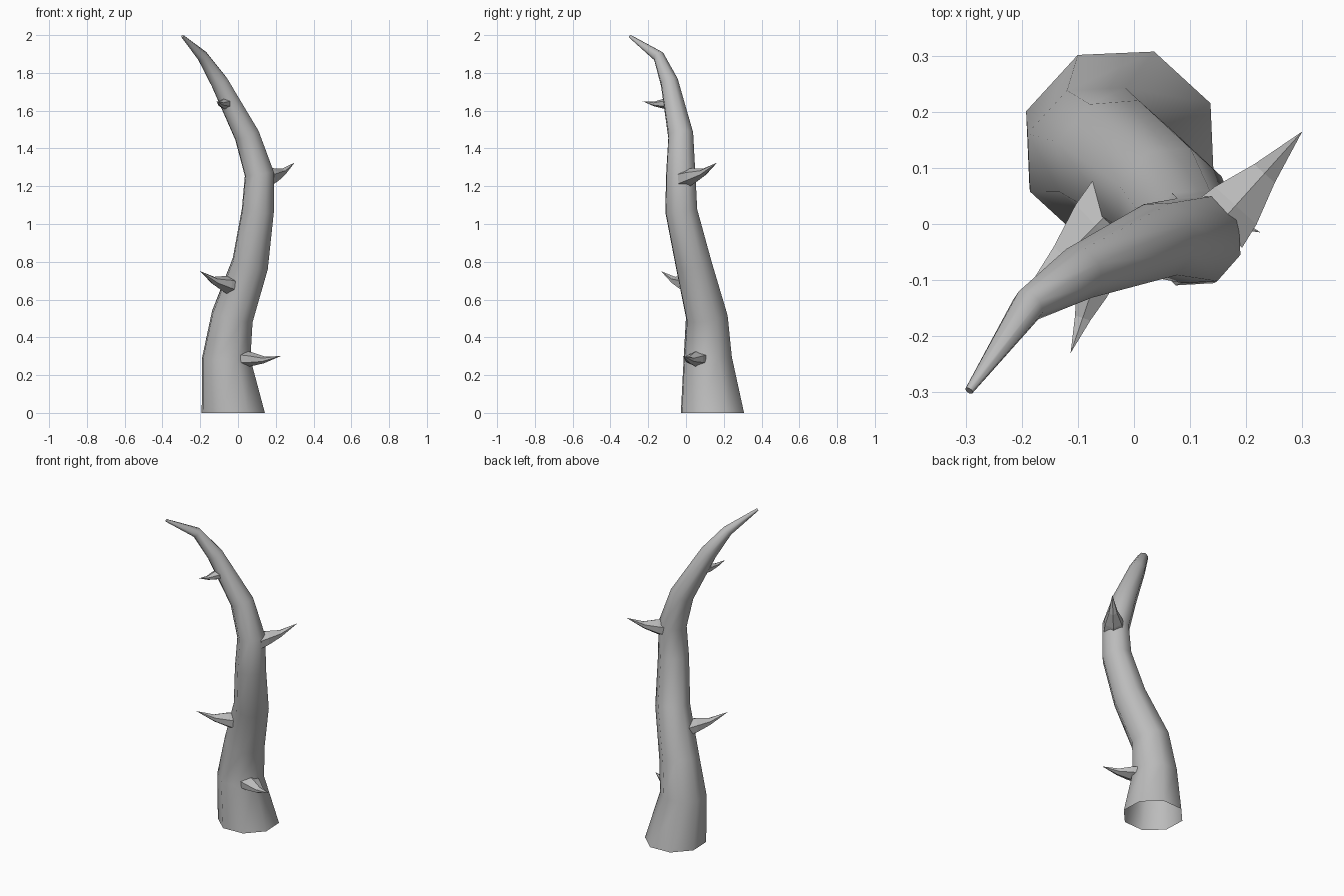
import bpy, bmesh, math
from mathutils import Vector

cube = bpy.data.objects.get("Cube")
if cube:
    bpy.data.objects.remove(cube)

grey = bpy.data.materials.new("plain grey")
grey.use_nodes = True
COLOUR = (0.5, 0.5, 0.5, 1)
grey.diffuse_color = COLOUR
grey.node_tree.nodes["Principled BSDF"].inputs["Base Color"].default_value = COLOUR


def make_object(name, bm):
    bmesh.ops.recalc_face_normals(bm, faces=bm.faces)
    mesh = bpy.data.meshes.new(name)
    bm.to_mesh(mesh)
    bm.free()
    mesh.materials.append(grey)
    obj = bpy.data.objects.new(name, mesh)
    bpy.context.collection.objects.link(obj)
    return obj


def bridge(bm, a, b):
    n = len(a)
    for i in range(n):
        j = (i + 1) % n
        bm.faces.new((a[i], a[j], b[j], b[i]))


# Stem: eight-sided rings along a bending path (x, y, z, radius), open at the base
PATH = [
    (-0.025, 0.14, 0.0, 0.178), (-0.062, 0.115, 0.29, 0.136),
    (-0.03, 0.11, 0.51, 0.117), (0.065, 0.04, 0.79, 0.102),
    (0.105, -0.025, 1.07, 0.09), (0.113, -0.028, 1.265, 0.082),
    (0.047, -0.028, 1.47, 0.07), (-0.098, -0.088, 1.75, 0.049),
    (-0.188, -0.145, 1.888, 0.031), (-0.294, -0.297, 1.994, 0.008),
]
bm = bmesh.new()
points = [Vector(p[:3]) for p in PATH]
side = Vector((math.cos(math.radians(25)), math.sin(math.radians(25)), 0))
rings = []
for i, (centre, row) in enumerate(zip(points, PATH)):
    before, after = points[max(i - 1, 0)], points[min(i + 1, len(points) - 1)]
    along = (after - centre).normalized() + (centre - before).normalized()
    along = Vector((0, 0, 1)) if i == 0 else along.normalized()
    side = (side - along * side.dot(along)).normalized()
    other = along.cross(side)
    rings.append([bm.verts.new(centre + row[3] * (side * math.cos(k * math.pi / 4)
                  + other * math.sin(k * math.pi / 4))) for k in range(8)])
for a, b in zip(rings, rings[1:]):
    bridge(bm, a, b)
bm.faces.new(rings[-1])
stem = make_object("stem", bm)
bpy.context.view_layer.objects.active = stem
stem.select_set(True)
bpy.ops.object.shade_smooth_by_angle(angle=math.radians(60))
stem.select_set(False)

# Thorns: faceted six-sided spikes that sag in the middle and curve up to the tip
SECTION = [(0, 0.9), (0.95, 0.4), (0.9, -0.5), (0, -1), (-0.9, -0.5), (-0.95, 0.4)]


def thorn(name, base, tip, width, height):
    base, tip = Vector(base), Vector(tip)
    out = tip - base
    across = Vector((-out.y, out.x, 0)).normalized()
    up = Vector((0, 0, 1))
    bm = bmesh.new()
    levels = []
    for t, scale, sag in ((-0.12, 1, 0), (0.12, 0.85, 0.1), (0.5, 0.42, 0.28)):
        centre = base + out * t - up * height * sag
        levels.append([bm.verts.new(centre + across * (u * width * scale)
                       + up * (v * height * scale)) for u, v in SECTION])
    for a, b in zip(levels, levels[1:]):
        bridge(bm, a, b)
    point = bm.verts.new(tip)
    last = levels[-1]
    for i in range(6):
        bm.faces.new((last[i], last[(i + 1) % 6], point))
    bm.faces.new(levels[0])
    make_object(name, bm)


thorn("lower_left_thorn", (0.05, 0.055, 0.29), (0.225, -0.015, 0.30), 0.06, 0.046)
thorn("lower_right_thorn", (-0.05, 0.015, 0.68), (-0.2, -0.132, 0.75), 0.064, 0.055)
thorn("upper_left_thorn", (0.165, 0.015, 1.25), (0.3, 0.165, 1.325), 0.062, 0.055)
thorn("upper_right_thorn", (-0.07, -0.105, 1.64), (-0.113, -0.23, 1.65), 0.036, 0.032)
